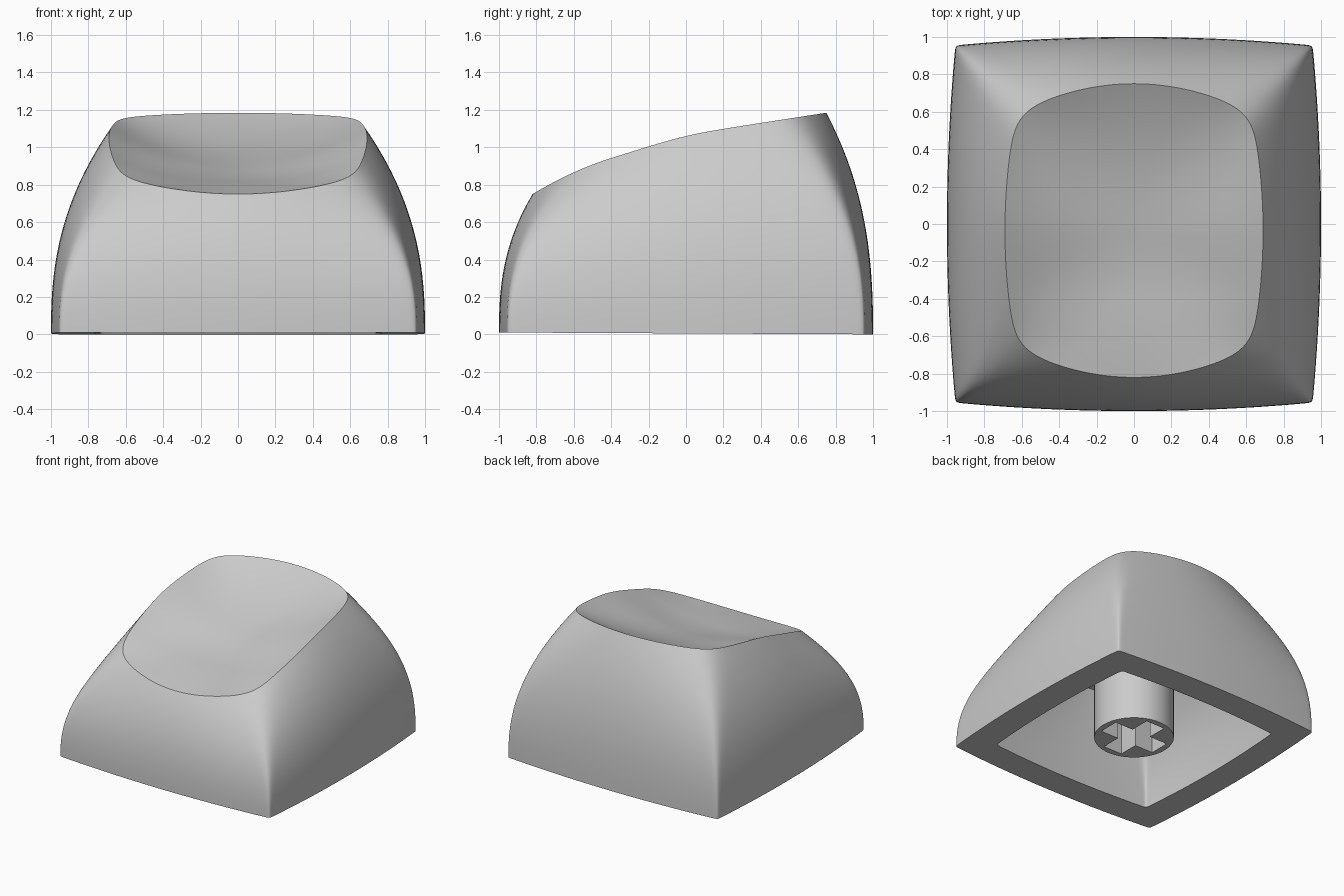
import bpy, bmesh, math
from mathutils import Vector

old = bpy.data.objects.get("Cube")
if old:
    bpy.data.objects.remove(old)

SIDE = 52      # points along each side of a ring
WALL = 24      # rings up each wall
DISH = 24      # rings across the dished top

grey = bpy.data.materials.new("plain_grey")
grey.use_nodes = True
grey.diffuse_color = (0.6, 0.6, 0.6, 1)
grey.node_tree.nodes["Principled BSDF"].inputs["Base Color"].default_value = grey.diffuse_color


def mix(a, b, t):
    return a + (b - a) * t


# Unit square outline, denser towards the corners
steps = [math.sin(math.pi / 2 * (2 * i / SIDE - 1)) for i in range(SIDE)]
square = ([(1, s) for s in steps] + [(-s, 1) for s in steps]
          + [(-1, -s) for s in steps] + [(s, -1) for s in steps])


def outline(half_x, half_y, centre_y, bulge_x, bulge_y, softness):
    """Rounded square with bowed sides; softness is 1 / superellipse power."""
    points = []
    n = 1 / softness
    for p, q in square:
        k = (abs(p) ** n + abs(q) ** n) ** -softness
        u, v = p * k, q * k
        points.append((half_x * u * (1 - bulge_x * v * v),
                       centre_y + half_y * v * (1 - bulge_y * u * u)))
    return points


def dish_height(y, r):
    """Slope easing off to the back, rolled over at the front lip, hollowed inside."""
    lip = max(0, (-y - 0.4) / 0.42)
    bend = 0.012 * math.log(math.cosh(y / 0.15))
    return 1.06 + 0.235 * y - bend - 0.06 * lip ** 2 - 0.16 * (1 - r * r)


def ceiling_height(y, r):
    """Gently tilted ceiling of the hollow."""
    return 0.82 + 0.1 * y


def top_ring(r):
    """Ring on the top, r = 1 at the rim and 0 at the middle."""
    return outline(0.69 * r, 0.785 * r, -0.035, 0.09 * r, 0.2 * r, mix(0.5, 0.09, r))


def wall_ring(t, scale, height):
    """Ring on the wall, t = 0 at the base and 1 at the rim."""
    s = t ** 2.5
    ring = outline(mix(1, 0.69, s), mix(1, 0.785, s), mix(0, -0.035, s),
                   mix(0.045, 0.09, s), mix(0.045, 0.2, s), mix(0.009, 0.09, t * t))
    return [Vector((x * scale, y * scale,
                    mix(0.005 * (1 - y * scale), height(rim_y * scale, 1), t)))
            for (x, y), (_, rim_y) in zip(ring, top_ring(1))]


def surface(scale, height):
    """All rings from the base up to the middle of the top."""
    walls = [wall_ring(i / WALL, scale, height) for i in range(WALL + 1)]
    tops = []
    for i in range(1, DISH):
        r = 1 - i / DISH
        tops.append([Vector((x * scale, y * scale, height(y * scale, r)))
                     for x, y in top_ring(r)])
    return walls + tops


def finish(obj, angle):
    obj.data.materials.clear()
    obj.data.materials.append(grey)
    bpy.ops.object.select_all(action='DESELECT')
    obj.select_set(True)
    bpy.context.view_layer.objects.active = obj
    bpy.ops.object.shade_smooth_by_angle(angle=math.radians(angle))


# Cap shell: hollow inside, over the base edge and up the outside in one loft
INNER = (0.77, ceiling_height)
OUTER = (1, dish_height)
bm = bmesh.new()
rings = [[bm.verts.new(p) for p in ring]
         for ring in surface(*INNER)[::-1] + surface(*OUTER)]
for low, high in zip(rings, rings[1:]):
    for i in range(len(low)):
        j = (i + 1) % len(low)
        bm.faces.new((low[i], low[j], high[j], high[i]))
for ring, (scale, height) in ((rings[0], INNER), (rings[-1], OUTER)):
    y = -0.035 * scale
    middle = bm.verts.new((0, y, height(y, 0)))
    for i in range(len(ring)):
        bm.faces.new((ring[i], ring[(i + 1) % len(ring)], middle))
bmesh.ops.recalc_face_normals(bm, faces=bm.faces)
mesh = bpy.data.meshes.new("cap_shell")
bm.to_mesh(mesh)
bm.free()
shell = bpy.data.objects.new("cap_shell", mesh)
bpy.context.collection.objects.link(shell)
finish(shell, 28)

# Stem with a cross-shaped socket
bpy.ops.mesh.primitive_cylinder_add(vertices=64, radius=0.3, depth=0.81,
                                    location=(0, 0, 0.02 + 0.81 / 2))
stem = bpy.context.object
stem.name = "stem"
for size in ((0.5, 0.17, 0.9), (0.17, 0.5, 0.9)):
    bpy.ops.mesh.primitive_cube_add(size=1, location=(0, 0, 0))
    cutter = bpy.context.object
    cutter.name = "socket_cutter"
    cutter.scale = size
    cutter.hide_render = True
    bpy.context.view_layer.update()
    cut = stem.modifiers.new("socket", 'BOOLEAN')
    cut.operation = 'DIFFERENCE'
    cut.solver = 'EXACT'
    cut.object = cutter
    bpy.context.view_layer.objects.active = stem
    bpy.ops.object.modifier_apply(modifier=cut.name)
    bpy.data.objects.remove(cutter)
finish(stem, 30)
